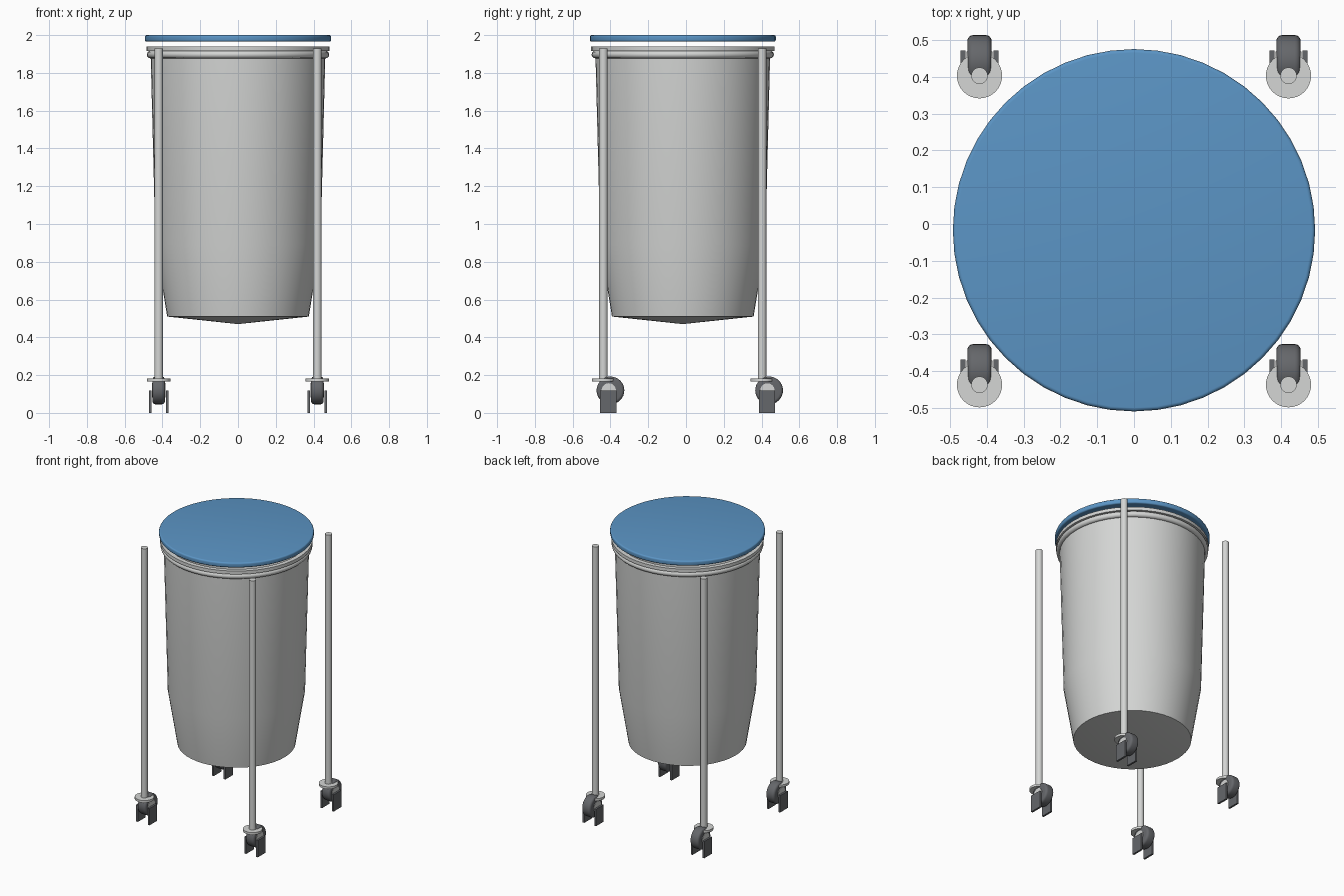
import bpy, bmesh, math
from mathutils import Matrix, Vector

if "Cube" in bpy.data.objects:
    bpy.data.objects.remove(bpy.data.objects["Cube"])

CY = -0.017      # centre line of the bin in y
LEG = 0.42       # leg offset from the centre line


def material(name, rgb):
    m = bpy.data.materials.new(name)
    m.diffuse_color = (*rgb, 1.0)
    m.use_nodes = True
    m.node_tree.nodes["Principled BSDF"].inputs["Base Color"].default_value = m.diffuse_color
    return m


STEEL = material("light grey steel", (0.66, 0.67, 0.66))
BLUE = material("blue lid", (0.105, 0.30, 0.56))
DARK = material("dark grey rubber", (0.13, 0.135, 0.145))


def finish(name, bm, mat, smooth=True):
    bmesh.ops.recalc_face_normals(bm, faces=bm.faces)
    me = bpy.data.meshes.new(name)
    bm.to_mesh(me)
    bm.free()
    me.materials.append(mat)
    ob = bpy.data.objects.new(name, me)
    bpy.context.collection.objects.link(ob)
    if smooth:
        bpy.ops.object.select_all(action='DESELECT')
        ob.select_set(True)
        bpy.context.view_layer.objects.active = ob
        bpy.ops.object.shade_smooth_by_angle(angle=math.radians(35))
    return ob


def lathe(name, profile, mat, loc, steps=48, axis='Z', closed=False):
    """Spin (radius, height) points about an axis through loc."""
    bm = bmesh.new()
    vs = [bm.verts.new((r, 0, z)) for r, z in profile]
    pairs = list(zip(vs, vs[1:])) + ([(vs[-1], vs[0])] if closed else [])
    edges = [bm.edges.new(p) for p in pairs]
    bmesh.ops.spin(bm, geom=vs + edges, cent=(0, 0, 0), axis=(0, 0, 1),
                   angle=math.tau, steps=steps, use_duplicate=False)
    bmesh.ops.remove_doubles(bm, verts=bm.verts, dist=1e-5)
    if axis == 'X':
        bm.transform(Matrix.Rotation(math.pi / 2, 4, 'Y'))
    bm.transform(Matrix.Translation(Vector(loc)))
    return finish(name, bm, mat)


def drum(name, r, z0, z1, mat, loc, steps=24, axis='Z', round_=0.0):
    """Solid cylinder, optionally with rounded rims."""
    pts = [(0, z0)]
    if round_:
        for cz, a0 in ((z0 + round_, -90), (z1 - round_, 0)):
            for i in range(5):
                a = math.radians(a0 + 22.5 * i)
                pts.append((r - round_ + round_ * math.cos(a),
                            cz + round_ * math.sin(a)))
    else:
        pts += [(r, z0), (r, z1)]
    pts.append((0, z1))
    return lathe(name, pts, mat, loc, steps, axis)


def box(name, size, loc, mat):
    bm = bmesh.new()
    bmesh.ops.create_cube(bm, size=1)
    bm.transform(Matrix.Translation(Vector(loc)) @ Matrix.Diagonal((*size, 1)))
    return finish(name, bm, mat, smooth=False)


# Tapered bin with a shallow conical bottom, a flat lip and a hollow inside
lathe("bin_body",
      [(0, 0.47), (0.375, 0.51), (0.437, 0.89), (0.463, 1.917), (0.485, 1.917),
       (0.485, 1.94), (0.455, 1.94), (0.428, 0.89), (0.366, 0.525), (0, 0.49)],
      STEEL, (0, CY, 0))

# Round hoop under the lip
hoop = [(0.463 + 0.02 * math.cos(i * math.tau / 12),
         1.897 + 0.02 * math.sin(i * math.tau / 12)) for i in range(12)]
lathe("rim_hoop", hoop, STEEL, (0, CY, 0), closed=True)

# Floating lid
drum("lid", 0.4925, 1.965, 2.0, BLUE, (0, CY, 0), steps=48, round_=0.01)

# Four legs, each on a caster trailing to the back
for fb, sy in (("front", -1), ("back", 1)):
    for lr, sx in (("left", -1), ("right", 1)):
        tag = f"{fb}_{lr}"
        x, y = sx * LEG, CY + sy * LEG
        drum(f"leg_{tag}", 0.0225, 0.17, 1.928, STEEL, (x, y, 0))
        drum(f"caster_plate_{tag}", 0.0615, 0.166, 0.182, STEEL, (x, y, 0), steps=32)
        drum(f"wheel_{tag}", 0.0735, -0.033, 0.033, DARK, (x, y + 0.037, 0.119),
             steps=32, axis='X', round_=0.016)
        drum(f"hub_{tag}", 0.038, -0.036, 0.036, STEEL, (x, y + 0.028, 0.119),
             axis='X')
        for side in (-1, 1):
            box(f"fork_{tag}_{'outer' if side == sx else 'inner'}",
                (0.013, 0.085, 0.118), (x + side * 0.045, y + 0.0255, 0.059), DARK)
